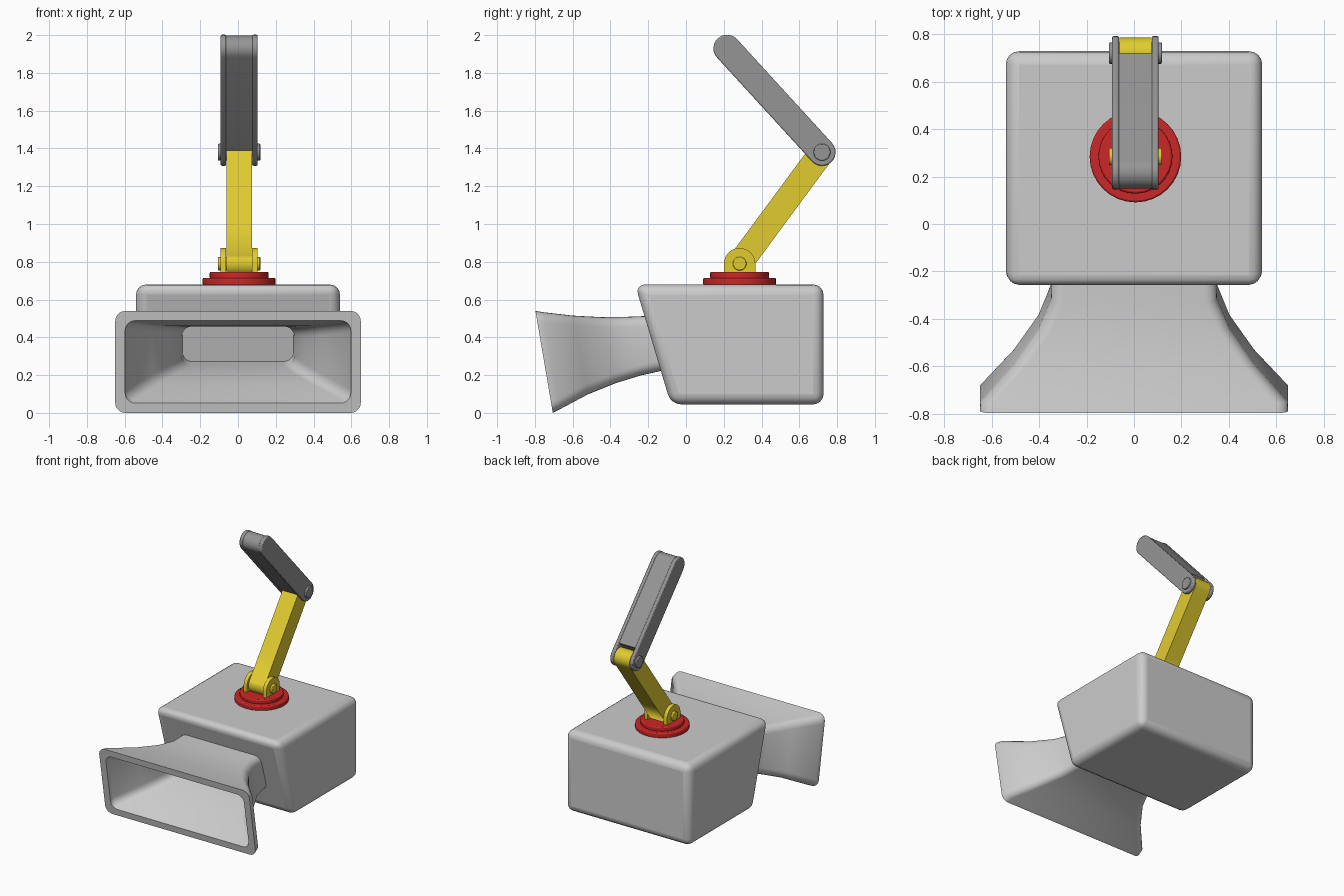
import bpy, bmesh
from math import sin, cos, pi, atan2
from mathutils import Vector

if "Cube" in bpy.data.objects:
    bpy.data.objects.remove(bpy.data.objects["Cube"])

X0 = 0.006                                   # arm sits slightly off the centre line
BASE, ELBOW, TIP = (0.284, 0.79), (0.72, 1.38), (0.217, 1.93)   # (y, z) joints


def material(name, rgb):
    m = bpy.data.materials.new(name)
    m.diffuse_color = (*rgb, 1)
    m.use_nodes = True
    m.node_tree.nodes["Principled BSDF"].inputs["Base Color"].default_value = m.diffuse_color
    return m


RED = material("red", (0.6, 0.02, 0.02))
BLUE = material("blue", (0.06, 0.06, 0.6))
YELLOW = material("yellow", (0.75, 0.6, 0.03))
DARK = material("dark_grey", (0.3, 0.3, 0.3))


def finish(name, bm, mat=None, bevel=0, segments=2):
    bmesh.ops.recalc_face_normals(bm, faces=bm.faces)
    me = bpy.data.meshes.new(name)
    bm.to_mesh(me)
    bm.free()
    ob = bpy.data.objects.new(name, me)
    bpy.context.collection.objects.link(ob)
    if mat:
        me.materials.append(mat)
    if bevel:
        b = ob.modifiers.new("Bevel", "BEVEL")
        b.width, b.segments = bevel, segments
        b.limit_method, b.angle_limit = "ANGLE", 0.7
    bpy.ops.object.select_all(action="DESELECT")
    ob.select_set(True)
    bpy.context.view_layer.objects.active = ob
    bpy.ops.object.shade_smooth_by_angle(angle=0.7)
    return ob


def prism(name, pts, xa, xb, mat=None, bevel=0, segments=2):
    """Extrude a (y, z) profile along x."""
    bm = bmesh.new()
    a = [bm.verts.new((xa, y, z)) for y, z in pts]
    b = [bm.verts.new((xb, y, z)) for y, z in pts]
    bm.faces.new(a)
    bm.faces.new(b[::-1])
    for i in range(len(pts)):
        j = (i + 1) % len(pts)
        bm.faces.new((a[i], b[i], b[j], a[j]))
    return finish(name, bm, mat, bevel, segments)


def arc(c, r, a0, a1, n=12):
    return [(c[0] + r * cos(a0 + (a1 - a0) * i / n),
             c[1] + r * sin(a0 + (a1 - a0) * i / n)) for i in range(n + 1)]


def stadium(p, q, r):
    a = atan2(q[1] - p[1], q[0] - p[0])
    return arc(p, r, a + pi / 2, a + 1.5 * pi) + arc(q, r, a - pi / 2, a + pi / 2)


def bands(ob, origin, axis, cuts, mats):
    """Slice the mesh across an axis and colour each slice."""
    bm = bmesh.new()
    bm.from_mesh(ob.data)
    o, d = Vector(origin), Vector(axis).normalized()
    for c in cuts:
        bmesh.ops.bisect_plane(bm, geom=bm.verts[:] + bm.edges[:] + bm.faces[:],
                               plane_co=o + d * c, plane_no=d)
    for f in bm.faces:
        h = (f.calc_center_median() - o).dot(d)
        f.material_index = sum(h > c for c in cuts)
    bm.to_mesh(ob.data)
    bm.free()
    ob.data.materials.clear()
    for m in mats:
        ob.data.materials.append(m)


def disc(name, r, z0, z1, mat):
    bm = bmesh.new()
    bmesh.ops.create_cone(bm, cap_ends=True, segments=32, radius1=r, radius2=r, depth=z1 - z0)
    bmesh.ops.translate(bm, verts=bm.verts, vec=(X0, BASE[0], (z0 + z1) / 2))
    finish(name, bm, mat, 0.008)


# main housing with slanted front
prism("housing", [(-0.27, 0.68), (-0.08, 0.045), (0.728, 0.045), (0.728, 0.68)],
      -0.54, 0.54, bevel=0.055, segments=4)

# flared nozzle: (top y, z, bottom y, z, half width) from mouth to throat
sections = [(-0.797, 0.54, -0.705, 0.0, 0.65), (-0.755, 0.533, -0.67, 0.018, 0.648),
            (-0.60, 0.515, -0.52, 0.098, 0.507), (-0.45, 0.507, -0.37, 0.158, 0.402),
            (-0.33, 0.508, -0.24, 0.198, 0.35), (-0.15, 0.515, -0.06, 0.238, 0.345)]


def ring(bm, s, inset):
    ty, tz, by, bz, w = s
    top, bot = Vector((0, ty, tz)), Vector((0, by, bz))
    mid, up = (top + bot) / 2, (top - bot).normalized()
    h, w = (top - bot).length / 2 - inset, w - inset
    r = 0.055
    vs = []
    for k, (sx, sy) in enumerate(((1, 1), (-1, 1), (-1, -1), (1, -1))):
        for u, v in arc((sx * (w - r), sy * (h - r)), r, k * pi / 2, (k + 1) * pi / 2, 5):
            vs.append(bm.verts.new(mid + up * v + Vector((u, 0, 0))))
    return vs


bm = bmesh.new()
rings = [ring(bm, s, 0) for s in sections] + [ring(bm, s, 0.052) for s in reversed(sections)]
for i, a in enumerate(rings):
    b = rings[(i + 1) % len(rings)]
    for j in range(len(a)):
        k = (j + 1) % len(a)
        bm.faces.new((a[j], a[k], b[k], b[j]))
finish("nozzle", bm)

# turntable discs
disc("turntable_lower", 0.193, 0.675, 0.715, RED)
disc("turntable_upper", 0.156, 0.71, 0.747, RED)

# two-tone shoulder lugs and the side plates of the upper arm
for s, side in ((-1, "left"), (1, "right")):
    xa, xb = X0 + s * 0.069, X0 + s * 0.098
    r = 0.083
    lug = prism(f"shoulder_lug_{side}",
                [(BASE[0] - r, 0.74), (BASE[0] + r, 0.74)] + arc(BASE, r, 0, pi, 16), xa, xb)
    bands(lug, (0, 0, 0), (0, 0, 1), [0.835], [YELLOW, BLUE])
    prism(f"upper_arm_plate_{side}", stadium(ELBOW, TIP, 0.072), xa, xb, DARK, 0.007)

# lower arm fading from yellow-orange to grey
lower = prism("lower_arm", stadium(BASE, ELBOW, 0.067), X0 - 0.067, X0 + 0.067)
orange, grey = Vector((0.72, 0.42, 0.02)), Vector((0.32, 0.3, 0.27))
fade = [material(f"fade_{i}", orange.lerp(grey, i / 7)) for i in range(8)]
bands(lower, (0, *BASE), (0, ELBOW[0] - BASE[0], ELBOW[1] - BASE[1]),
      [0.0] + [0.2 + 0.075 * i for i in range(7)], [YELLOW] + fade[:7])

# filler block of the upper arm, leaving a fork at the elbow
e, t = Vector(ELBOW), Vector(TIP)
d = (t - e).normalized()
n = Vector((-d.y, d.x)) * 0.068
start = e + d * 0.075
a = atan2(d.y, d.x)
prism("upper_arm_core", [tuple(start + n), tuple(start - n)] + arc(TIP, 0.068, a - pi / 2, a + pi / 2),
      X0 - 0.07, X0 + 0.07, DARK)

# hinge pins
for name, c, r, mat in (("shoulder_pin", BASE, 0.036, YELLOW), ("elbow_pin", ELBOW, 0.045, DARK)):
    prism(name, arc(c, r, 0, 2 * pi * 23 / 24, 23), X0 - 0.112, X0 + 0.112, mat, 0.005)
